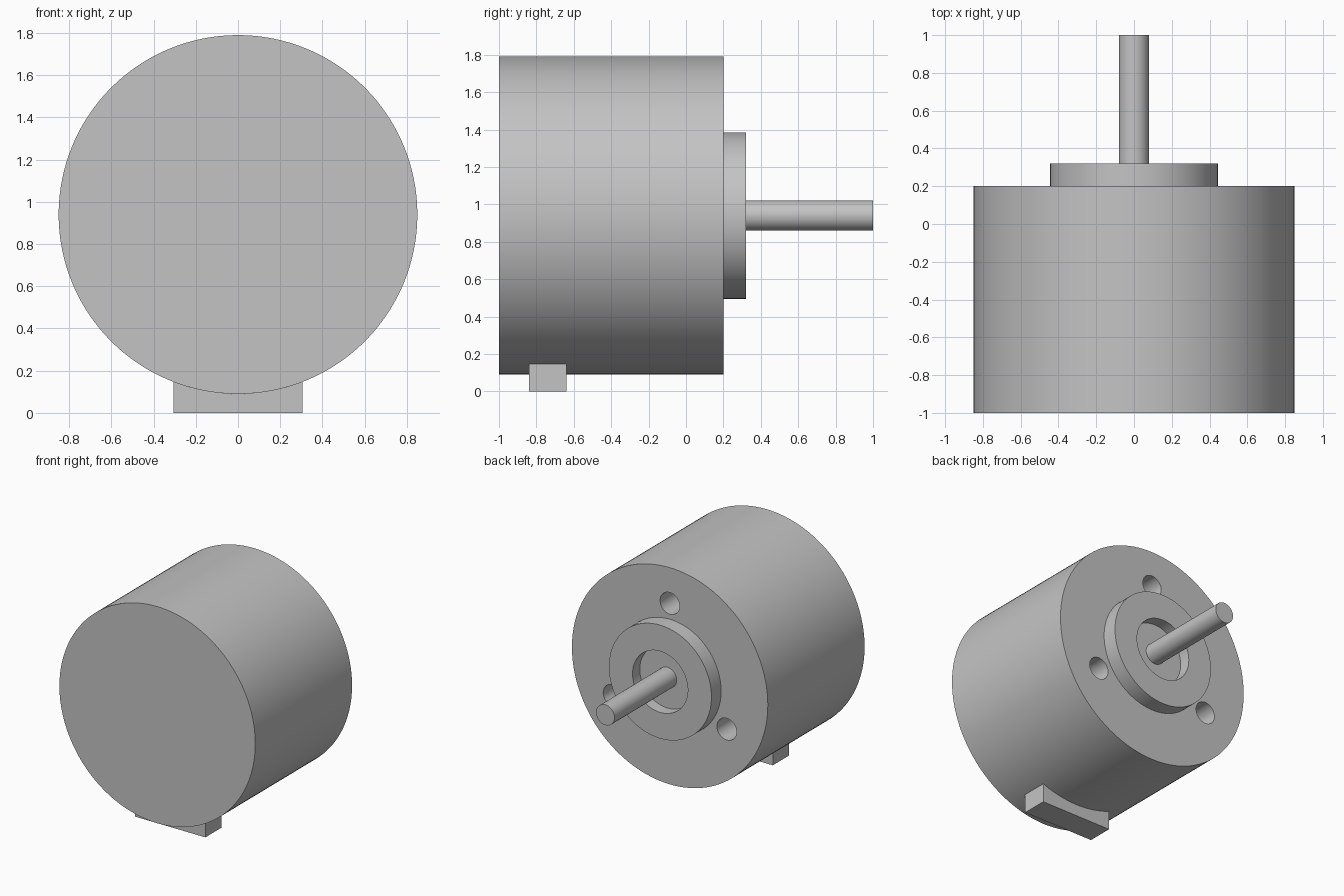
import bpy, bmesh
from math import pi, sin, cos, asin, radians

if "Cube" in bpy.data.objects:
    bpy.data.objects.remove(bpy.data.objects["Cube"], do_unlink=True)

AXIS_Z = 0.94      # height of the shaft axis
BODY_R = 0.85

grey = bpy.data.materials.new("plain grey")
grey.use_nodes = True
colour = (0.55, 0.55, 0.55, 1)
grey.diffuse_color = colour
grey.node_tree.nodes["Principled BSDF"].inputs["Base Color"].default_value = colour


def cylinder(name, radius, y0, y1, x=0, z=AXIS_Z, sides=96):
    """Cylinder lying along y from y0 to y1."""
    bpy.ops.mesh.primitive_cylinder_add(
        vertices=sides, radius=radius, depth=y1 - y0,
        location=(x, (y0 + y1) / 2, z), rotation=(pi / 2, 0, 0))
    ob = bpy.context.object
    ob.name = name
    ob.data.materials.append(grey)
    return ob


def cut(target, cutter):
    """Apply a boolean cut and remove the cutter."""
    cutter.hide_render = True
    mod = target.modifiers.new("cut", 'BOOLEAN')
    mod.operation, mod.solver, mod.object = 'DIFFERENCE', 'EXACT', cutter
    bpy.context.view_layer.objects.active = target
    bpy.ops.object.modifier_apply(modifier=mod.name)
    bpy.data.objects.remove(cutter, do_unlink=True)


def smooth(ob):
    bpy.ops.object.select_all(action='DESELECT')
    ob.select_set(True)
    bpy.context.view_layer.objects.active = ob
    bpy.ops.object.shade_smooth_by_angle(angle=radians(30))


# Housing with three blind mounting holes in the back face
housing = cylinder("housing", BODY_R, -1, 0.2, sides=128)
for i in range(3):
    a = pi / 2 + i * 2 * pi / 3
    cut(housing, cylinder("hole_cutter", 0.085, -0.2, 0.3,
                          0.57 * cos(a), AXIS_Z + 0.57 * sin(a), 48))

# Raised boss with a round recess
boss = cylinder("boss", 0.445, 0.2, 0.32)
cut(boss, cylinder("recess_cutter", 0.24, 0.23, 0.4, sides=64))

# Output shaft
shaft = cylinder("shaft", 0.08, 0.22, 1, sides=48)

# Connector block under the housing, its top following the round wall
half = 0.305
end = asin(half / BODY_R)
arc = [end - 2 * end * i / 16 for i in range(17)]
profile = [(-half, 0), (half, 0)]
profile += [(BODY_R * sin(a), AXIS_Z - BODY_R * cos(a)) for a in arc]
bm = bmesh.new()
face = bm.faces.new([bm.verts.new((x, -0.84, z)) for x, z in profile])
side = bmesh.ops.extrude_face_region(bm, geom=[face])["geom"]
bmesh.ops.translate(bm, vec=(0, 0.2, 0),
                    verts=[v for v in side if isinstance(v, bmesh.types.BMVert)])
bmesh.ops.recalc_face_normals(bm, faces=bm.faces)
mesh = bpy.data.meshes.new("connector_block")
bm.to_mesh(mesh)
bm.free()
mesh.materials.append(grey)
block = bpy.data.objects.new("connector_block", mesh)
bpy.context.collection.objects.link(block)

for part in (housing, boss, shaft, block):
    smooth(part)
